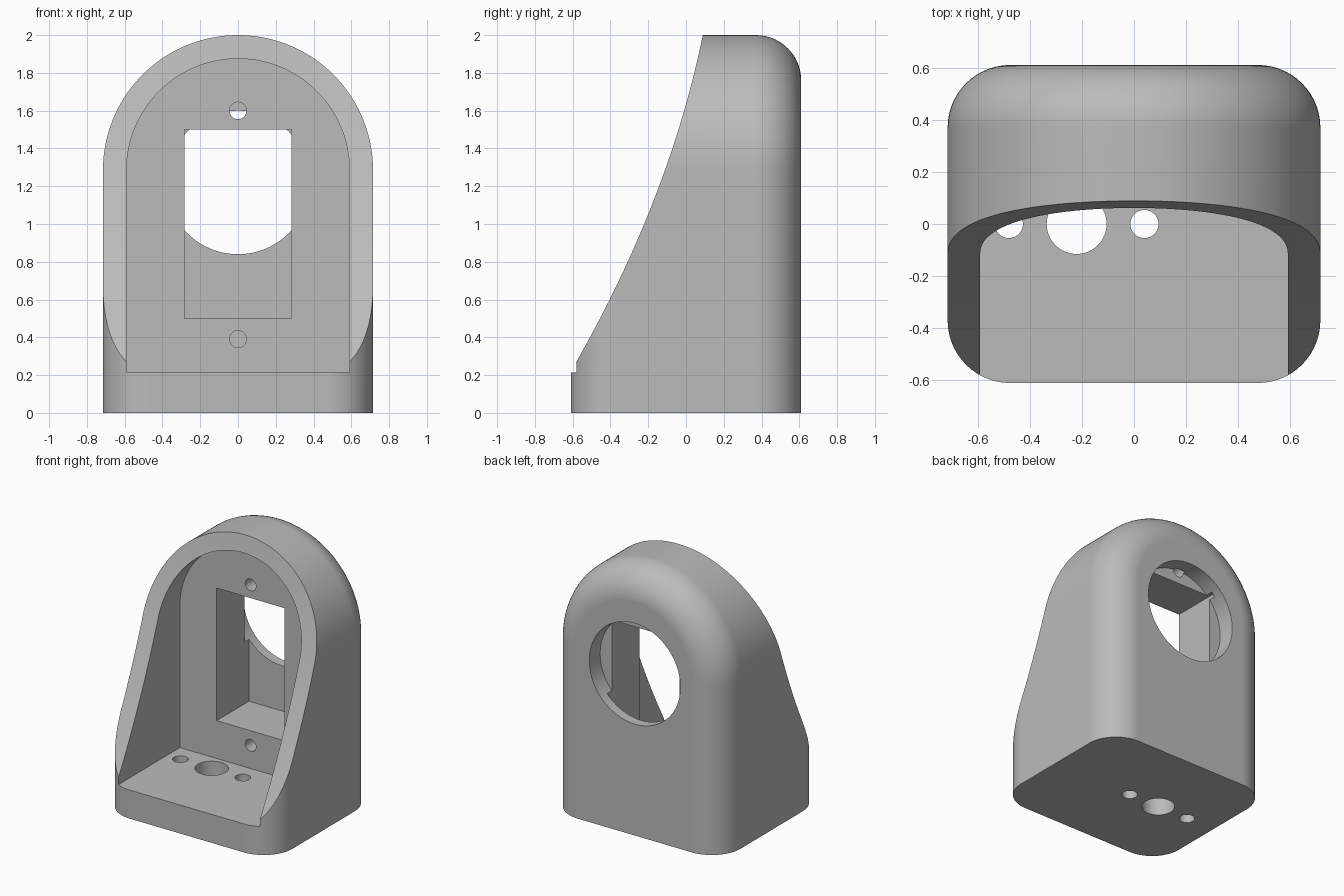
import bpy, bmesh, math
from math import sin, cos, pi

if "Cube" in bpy.data.objects:
    bpy.data.objects.remove(bpy.data.objects["Cube"])

HALF_W, HALF_D, ARCH_Z = 0.715, 0.61, 1.285
FILLET = 0.24
WALL_Y, FLOOR_Z = 0.15, 0.215

grey = bpy.data.materials.new("plain_grey")
grey.use_nodes = True
colour = (0.5, 0.5, 0.5, 1)
grey.diffuse_color = colour
grey.node_tree.nodes["Principled BSDF"].inputs["Base Color"].default_value = colour


def loft(name, rings):
    """Closed solid through rings of equal point count, capped at both ends."""
    bm = bmesh.new()
    loops = [[bm.verts.new(p) for p in ring] for ring in rings]
    n = len(loops[0])
    for a, b in zip(loops, loops[1:]):
        for i in range(n):
            j = (i + 1) % n
            bm.faces.new((a[i], a[j], b[j], b[i]))
    bm.faces.new(loops[0])
    bm.faces.new(loops[-1])
    bmesh.ops.recalc_face_normals(bm, faces=bm.faces)
    mesh = bpy.data.meshes.new(name)
    bm.to_mesh(mesh)
    bm.free()
    obj = bpy.data.objects.new(name, mesh)
    bpy.context.collection.objects.link(obj)
    mesh.materials.append(grey)
    return obj


def arch(r, y, bottom, steps=72):
    """Upright arch outline: straight sides under a half circle."""
    arc = [(r * cos(pi * i / steps), y, ARCH_Z + r * sin(pi * i / steps))
           for i in range(steps + 1)]
    return [(r, y, bottom)] + arc + [(-r, y, bottom)]


def box(name, x, y0, y1, z0, z1):
    return loft(name, [[(-x, y, z0), (x, y, z0), (x, y, z1), (-x, y, z1)]
                       for y in (y0, y1)])


def bore_y(name, z, r, y0, y1, steps=64):
    angles = [2 * pi * i / steps for i in range(steps)]
    return loft(name, [[(r * cos(a), y, z + r * sin(a)) for a in angles]
                       for y in (y0, y1)])


def bore_z(name, x, r, steps=48):
    angles = [2 * pi * i / steps for i in range(steps)]
    return loft(name, [[(x + r * cos(a), r * sin(a), z) for a in angles]
                       for z in (-0.1, FLOOR_Z + 0.1)])


# Arched housing with rounded front and back borders
turns = [pi / 2 * i / 14 for i in range(15)]
border = [(FILLET * (1 - sin(t)), FILLET * (1 - cos(t))) for t in turns]
rings = [arch(HALF_W - inset, -HALF_D + depth, 0) for inset, depth in border]
rings += [arch(HALF_W - inset, HALF_D - depth, 0) for inset, depth in reversed(border)]
housing = loft("housing", rings)


# Curved slope that trims the front
def slope_y(z):
    return -0.575 + 0.49 * (z - 0.28) - 0.105 * (z - 0.28) * (z - 1.01)


heights = [0.22 + 1.88 * i / 40 for i in range(41)]
profile = [(slope_y(z), z) for z in heights] + [(-1, heights[-1]), (-1, heights[0])]
cutters = [loft("front_slope", [[(x, y, z) for y, z in profile] for x in (-1, 1)])]

# Front cavity, window pocket, rear opening and screw holes
cutters += [
    loft("cavity", [arch(0.59, y, FLOOR_Z) for y in (-1, WALL_Y)]),
    box("window_pocket", 0.283, 0, 0.535, 0.5, 1.5),
    bore_y("rear_opening", 1.22, 0.38, 0.48, 0.8, 96),
    bore_y("upper_screw_hole", 1.6, 0.045, 0, 0.5, 32),
    bore_y("lower_screw_hole", 0.39, 0.045, 0, 0.5, 32),
    bore_z("cable_hole", -0.22, 0.115),
    bore_z("left_floor_hole", 0.04, 0.054),
    bore_z("right_floor_hole", -0.48, 0.054),
]

# Cut everything and discard the cutters
bpy.context.view_layer.objects.active = housing
housing.select_set(True)
for cutter in cutters:
    cutter.hide_render = True
    mod = housing.modifiers.new(cutter.name, "BOOLEAN")
    mod.operation, mod.solver, mod.object = "DIFFERENCE", "EXACT", cutter
    bpy.ops.object.modifier_apply(modifier=mod.name)
    bpy.data.objects.remove(cutter)

# Smooth curves with crisp edges
bpy.ops.object.shade_smooth_by_angle(angle=math.radians(30))
weighted = housing.modifiers.new("flat_panels", "WEIGHTED_NORMAL")
weighted.keep_sharp = True
